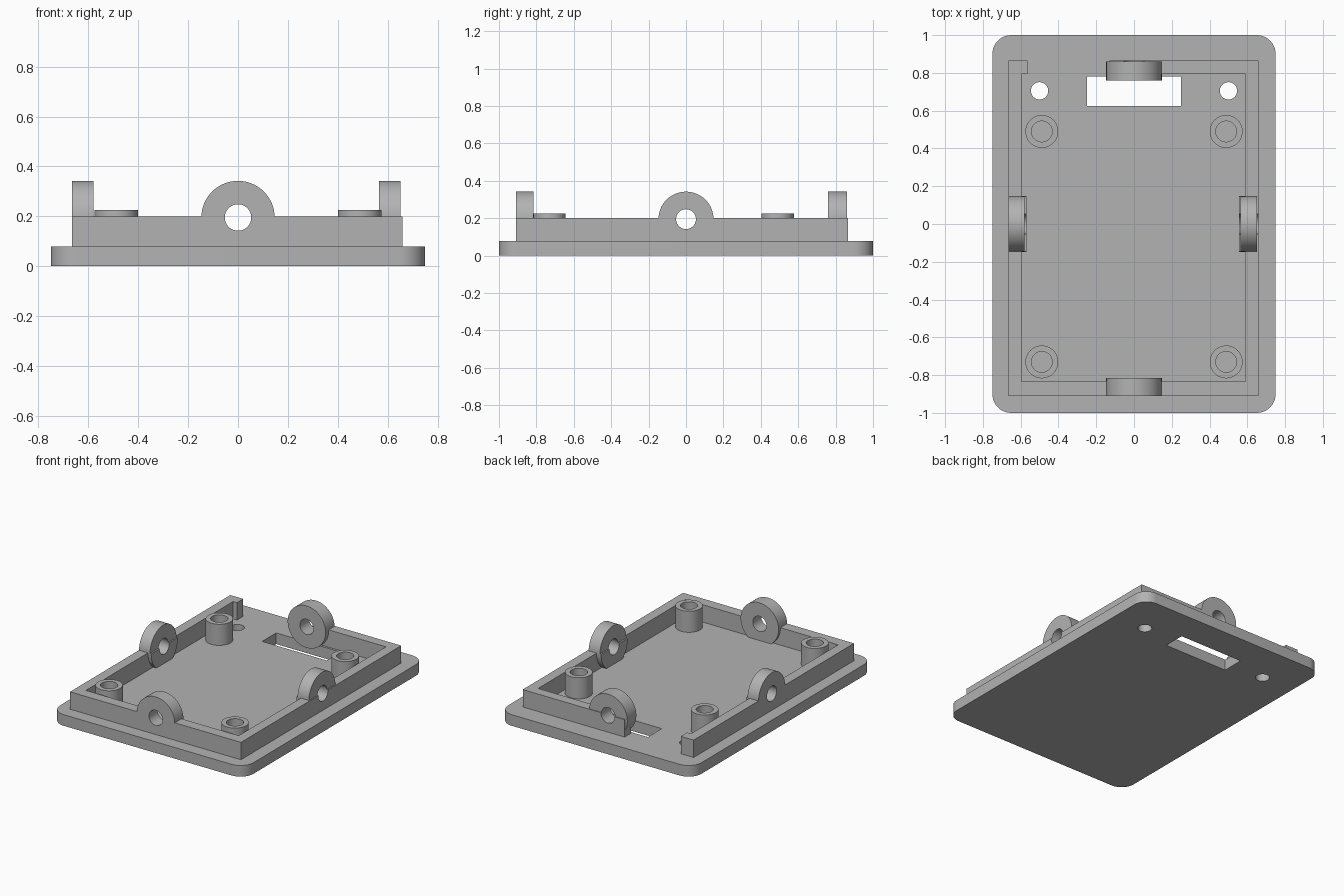
import bpy, bmesh
from math import pi, sin, cos
from mathutils import Matrix, Vector

if "Cube" in bpy.data.objects:
    bpy.data.objects.remove(bpy.data.objects["Cube"], do_unlink=True)

grey = bpy.data.materials.new("plain grey")
grey.use_nodes = True
grey.diffuse_color = (0.45, 0.45, 0.45, 1)
grey.node_tree.nodes["Principled BSDF"].inputs["Base Color"].default_value = (0.45, 0.45, 0.45, 1)

PLATE = 0.078   # top of the base plate
RIM = 0.2       # top of the rim, also the lug axis


def finish(bm, name):
    bmesh.ops.recalc_face_normals(bm, faces=bm.faces)
    mesh = bpy.data.meshes.new(name)
    bm.to_mesh(mesh)
    bm.free()
    mesh.materials.append(grey)
    ob = bpy.data.objects.new(name, mesh)
    bpy.context.collection.objects.link(ob)
    return ob


def prism(name, outline, z0, z1):
    """Outline in x, y extruded from z0 to z1."""
    bm = bmesh.new()
    face = bm.faces.new([bm.verts.new((x, y, z0)) for x, y in outline])
    new = bmesh.ops.extrude_face_region(bm, geom=[face])["geom"]
    bmesh.ops.translate(bm, vec=(0, 0, z1 - z0),
                        verts=[v for v in new if isinstance(v, bmesh.types.BMVert)])
    return finish(bm, name)


def box(name, x0, x1, y0, y1, z0, z1):
    return prism(name, [(x0, y0), (x1, y0), (x1, y1), (x0, y1)], z0, z1)


def rod(name, radius, start, end, sides=48):
    """Cylinder between two points."""
    start, end = Vector(start), Vector(end)
    axis = end - start
    bm = bmesh.new()
    bmesh.ops.create_cone(
        bm, cap_ends=True, segments=sides, radius1=radius, radius2=radius, depth=axis.length,
        matrix=Matrix.Translation((start + end) / 2) @ axis.to_track_quat("Z", "Y").to_matrix().to_4x4())
    return finish(bm, name)


def combine(ob, other, operation):
    mod = ob.modifiers.new(operation, "BOOLEAN")
    mod.operation, mod.solver, mod.object = operation, "EXACT", other
    bpy.context.view_layer.objects.active = ob
    bpy.ops.object.modifier_apply(modifier=mod.name)
    bpy.data.objects.remove(other, do_unlink=True)


def smooth(ob):
    bpy.ops.object.select_all(action="DESELECT")
    ob.select_set(True)
    bpy.context.view_layer.objects.active = ob
    bpy.ops.object.shade_smooth_by_angle(angle=pi / 6)


# Base plate with rounded corners
r, outline = 0.1, []
for i, (sx, sy) in enumerate([(1, 1), (-1, 1), (-1, -1), (1, -1)]):
    for k in range(11):
        a = (i + k / 10) * pi / 2
        outline.append((sx * (0.75 - r) + r * cos(a), sy * (1 - r) + r * sin(a)))
plate = prism("base_plate", outline, 0, PLATE)

# Cable slot and two through holes
combine(plate, box("slot_cutter", -0.25, 0.25, 0.625, 0.78, -0.1, 0.2), "DIFFERENCE")
for x in (-0.5, 0.5):
    combine(plate, rod("hole_cutter", 0.046, (x, 0.705, -0.1), (x, 0.705, 0.2), 32), "DIFFERENCE")
smooth(plate)

# Rim wall, open along part of the back
rim = prism("rim_wall", [
    (-0.13, 0.865), (0.66, 0.865), (0.66, -0.91), (-0.665, -0.91), (-0.665, 0.865), (-0.565, 0.865),
    (-0.565, 0.795), (-0.595, 0.795), (-0.595, -0.835), (0.59, -0.835), (0.59, 0.795), (-0.13, 0.795)],
    PLATE - 0.01, RIM)

# Round hinge lugs in the middle of each side, with bores through the wall
lugs = {
    "front_lug": ((0, -0.91), (0, -0.815)),
    "back_lug": ((0, 0.76), (0, 0.86)),
    "right_lug": ((-0.665, 0), (-0.58, 0)),
    "left_lug": ((0.565, 0), (0.652, 0)),
}
for name, (a, b) in lugs.items():
    a, b = Vector((*a, RIM - 0.005)), Vector((*b, RIM - 0.005))
    step = (b - a).normalized()
    lug = rod(name, 0.147, a, b, 64)
    # Slightly thicker lower half on the side lugs
    if a.x:
        grow = 0.01 * step
        lower = rod("lower_half", 0.147, a if a.x < 0 else a - grow, b + grow if a.x < 0 else b, 64)
        combine(lower, box("half_cutter", -1, 1, -1, 1, RIM, 1), "DIFFERENCE")
        combine(lug, lower, "UNION")
    bore = [a - 0.1 * step, b + 0.1 * step]
    for part in (lug, rim):
        combine(part, rod("bore_cutter", 0.053, *bore), "DIFFERENCE")
    smooth(lug)
smooth(rim)

# Screw posts with blind holes
for y, place in ((-0.73, "front"), (0.49, "back")):
    for x, side in ((-0.488, "right"), (0.488, "left")):
        post = rod(f"{place}_{side}_post", 0.087, (x, y, PLATE - 0.01), (x, y, 0.226))
        combine(post, rod("post_cutter", 0.055, (x, y, PLATE), (x, y, 0.4)), "DIFFERENCE")
        smooth(post)
